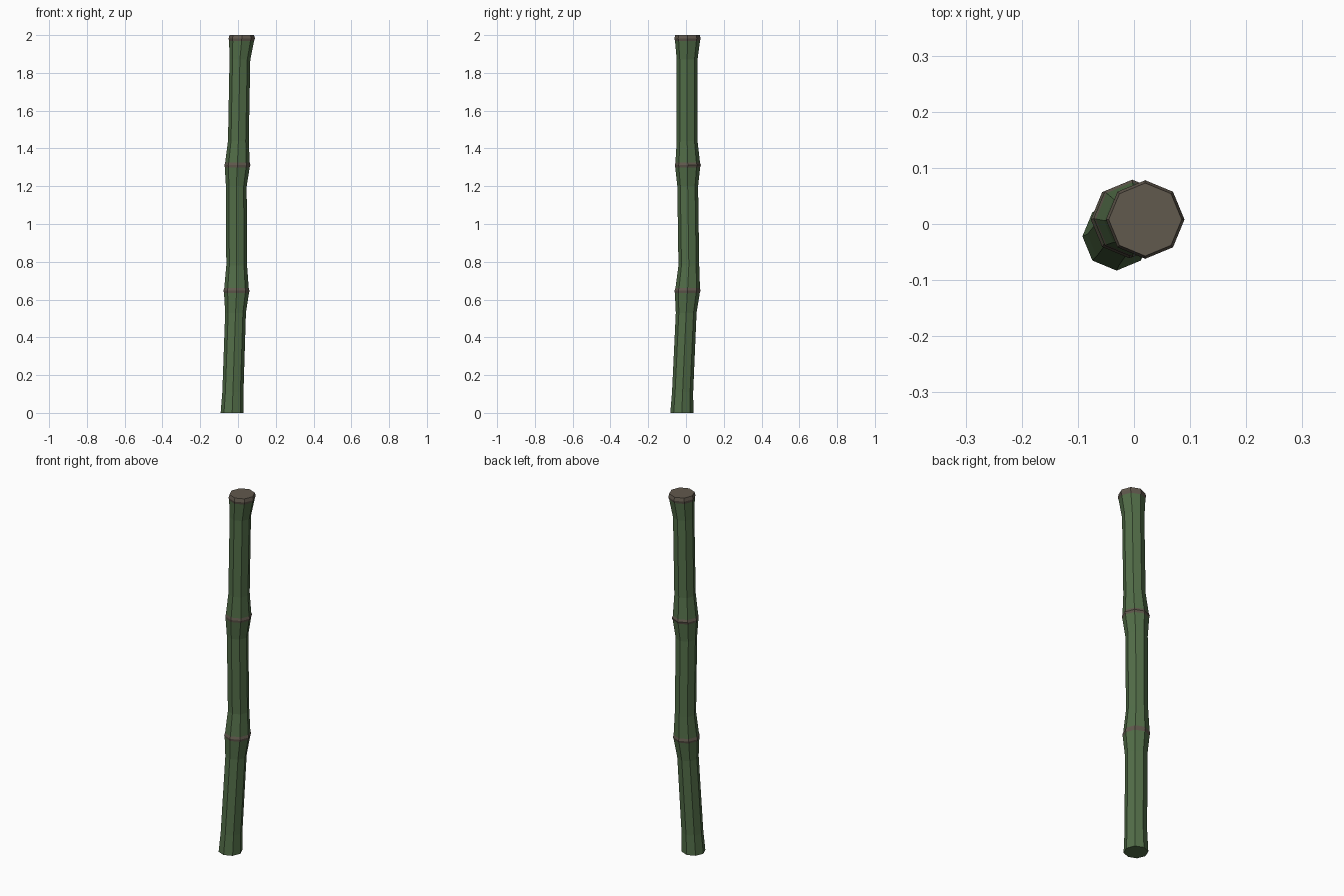
import bpy, bmesh
from math import cos, sin, pi

if "Cube" in bpy.data.objects:
    bpy.data.objects.remove(bpy.data.objects["Cube"])

SIDES = 8


def material(name, rgb):
    m = bpy.data.materials.new(name)
    m.diffuse_color = (*rgb, 1)
    m.use_nodes = True
    m.node_tree.nodes["Principled BSDF"].inputs["Base Color"].default_value = m.diffuse_color
    return m


green = material("stalk_green", (0.085, 0.155, 0.065))
brown = material("node_brown", (0.12, 0.10, 0.075))

# Stalk rings from the ground up: z, centre x, centre y, radius
rings = [
    (0.00, -0.031, -0.022, 0.061),
    (0.11, -0.027, -0.018, 0.056),
    (0.53, -0.013, 0.001, 0.055),
    # lower node
    (0.635, -0.008, 0.007, 0.066),
    (0.647, -0.008, 0.008, 0.069),
    (0.660, -0.008, 0.009, 0.065),
    (0.78, -0.007, 0.015, 0.055),
    (1.20, -0.009, 0.009, 0.055),
    # upper node
    (1.300, -0.004, 0.009, 0.066),
    (1.312, -0.003, 0.010, 0.069),
    (1.325, -0.003, 0.009, 0.065),
    (1.44, 0.002, 0.006, 0.055),
    (1.87, 0.010, 0.006, 0.055),
    # cut top node
    (1.968, 0.019, 0.008, 0.066),
    (1.982, 0.020, 0.008, 0.070),
    (2.00, 0.020, 0.008, 0.065),
]
node_bands = {3, 4, 8, 9, 13, 14}

# Loft the octagonal rings into one closed stalk
bm = bmesh.new()
loops = [[bm.verts.new((x + r * cos(2 * pi * i / SIDES),
                        y + r * sin(2 * pi * i / SIDES), z))
          for i in range(SIDES)] for z, x, y, r in rings]
for k, (a, b) in enumerate(zip(loops, loops[1:])):
    for i in range(SIDES):
        j = (i + 1) % SIDES
        face = bm.faces.new((a[i], a[j], b[j], b[i]))
        face.material_index = int(k in node_bands)

# End caps: green at the ground, brown at the cut
bm.faces.new(loops[0][::-1])
bm.faces.new(loops[-1]).material_index = 1

mesh = bpy.data.meshes.new("bamboo_stalk")
bm.to_mesh(mesh)
bm.free()
mesh.materials.append(green)
mesh.materials.append(brown)
bpy.context.collection.objects.link(bpy.data.objects.new("bamboo_stalk", mesh))
